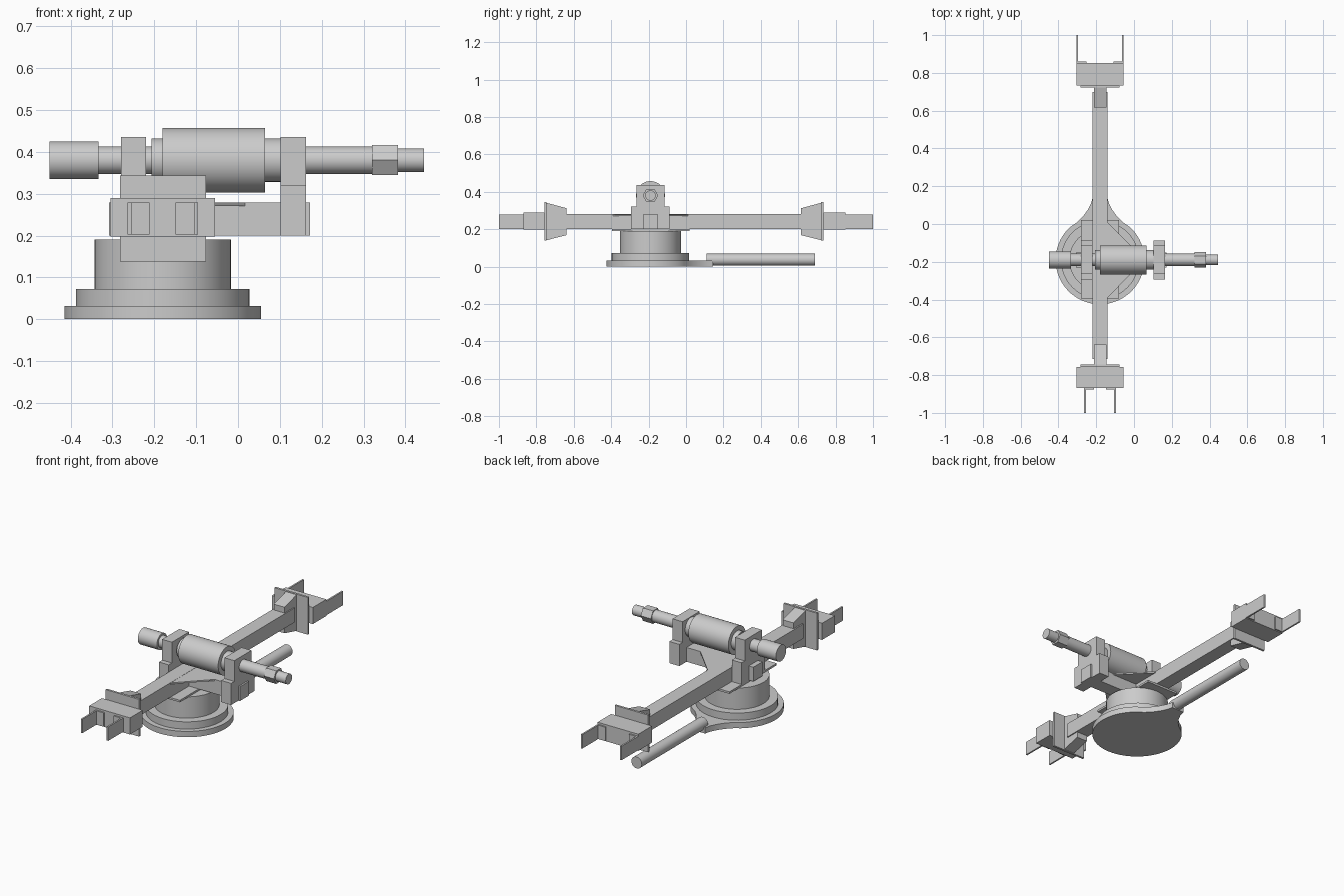
import bpy, bmesh, math
from mathutils import Matrix, Vector

if "Cube" in bpy.data.objects:
    bpy.data.objects.remove(bpy.data.objects["Cube"])

grey = bpy.data.materials.new("plain grey")
grey.use_nodes = True
COLOUR = (0.6, 0.6, 0.6, 1)
grey.diffuse_color = COLOUR
grey.node_tree.nodes["Principled BSDF"].inputs["Base Color"].default_value = COLOUR

CX, CY = -0.18, -0.19      # turntable axis
AXIS_Z = 0.38              # height of the long cylinder assembly


def finish(name, bm, smooth=False):
    bmesh.ops.recalc_face_normals(bm, faces=bm.faces)
    mesh = bpy.data.meshes.new(name)
    bm.to_mesh(mesh)
    bm.free()
    mesh.materials.append(grey)
    ob = bpy.data.objects.new(name, mesh)
    bpy.context.collection.objects.link(ob)
    if smooth:
        bpy.ops.object.select_all(action='DESELECT')
        ob.select_set(True)
        bpy.context.view_layer.objects.active = ob
        bpy.ops.object.shade_smooth_by_angle(angle=math.radians(30))
    return ob


def box(name, x, y, z):
    bm = bmesh.new()
    size = [abs(r[1] - r[0]) for r in (x, y, z)]
    mid = Vector([(r[0] + r[1]) / 2 for r in (x, y, z)])
    bmesh.ops.create_cube(bm, size=1, matrix=Matrix.Translation(mid) @ Matrix.Diagonal((*size, 1)))
    return finish(name, bm)


def cylinder(name, start, end, radius, sides=48):
    start, end = Vector(start), Vector(end)
    axis = end - start
    turn = axis.to_track_quat('Z', 'Y').to_matrix().to_4x4()
    bm = bmesh.new()
    bmesh.ops.create_cone(bm, cap_ends=True, segments=sides, radius1=radius, radius2=radius,
                          depth=axis.length, matrix=Matrix.Translation((start + end) / 2) @ turn)
    return finish(name, bm, sides > 8)


def prism(name, points, push, smooth=False):
    bm = bmesh.new()
    face = bm.faces.new([bm.verts.new(p) for p in points])
    out = bmesh.ops.extrude_face_region(bm, geom=[face])
    verts = [v for v in out["geom"] if isinstance(v, bmesh.types.BMVert)]
    bmesh.ops.translate(bm, verts=verts, vec=push)
    return finish(name, bm, smooth)


# Teardrop base plate: a disc that narrows into a neck for the handle
neck = [(0.15, 0.18), (0.12, 0.2), (0.09, 0.23), (0.065, 0.265), (0.047, 0.3), (0.038, 0.335)]
outline = [(-x, y) for x, y in reversed(neck)]
first = math.atan2(0.18, -0.15)
sweep = 2 * math.pi - 2 * (first - math.pi / 2)
for i in range(1, 48):
    a = first + sweep * i / 48
    outline.append((0.235 * math.cos(a), 0.235 * math.sin(a)))
outline += neck
prism("base_plate", [(CX + x, CY + y, 0) for x, y in outline], (0, 0, 0.032), True)

# Stepped turntable and handle
cylinder("base_step", (CX, CY, 0.03), (CX, CY, 0.072), 0.207)
cylinder("turntable_drum", (CX, CY, 0.07), (CX, CY, 0.19), 0.163)
cylinder("handle", (CX, 0.11, 0.037), (CX, 0.69, 0.037), 0.032, 24)
box("mounting_plate", (-0.28, -0.08), (-0.395, 0.02), (0.189, 0.2))

# Long beam and cross arm with corner braces
box("long_beam", (-0.22, -0.14), (-0.715, 0.7), (0.2, 0.28))
box("cross_arm", (-0.308, 0.172), (-0.23, -0.15), (0.2, 0.279))
for side, label in ((1, "back"), (-1, "front")):
    corner = [(-0.14, 0.04), (0.017, 0.04), (-0.14, 0.2)]
    prism("corner_brace_" + label, [(x, CY + side * y, 0.271) for x, y in corner], (0, 0, 0.008))

# Two stepped clamps that carry the cylinder
for label, x0, x1 in (("right", -0.28, -0.22), ("left", 0.102, 0.163)):
    half = [(0.103, 0.2), (0.103, 0.32), (0.075, 0.32), (0.075, 0.435)]
    shape = half + [(-y, z) for y, z in reversed(half)]
    prism("clamp_" + label, [(x0, CY + y, z) for y, z in shape], (x1 - x0, 0, 0))

# Cylinder assembly along x
for name, x0, x1, r, sides in (
        ("main_rod", -0.34, 0.33, 0.033, 32),
        ("end_knob", -0.45, -0.333, 0.045, 32),
        ("collar_right", -0.207, -0.17, 0.052, 32),
        ("collar_left", 0.055, 0.103, 0.052, 32),
        ("main_cylinder", -0.18, 0.065, 0.077, 48),
        ("rod_tip", 0.37, 0.445, 0.028, 32)):
    cylinder(name, (x0, CY, AXIS_Z), (x1, CY, AXIS_Z), r, sides)
nut = [(CY + 0.0415 * math.cos(i * math.pi / 3), AXIS_Z + 0.0415 * math.sin(i * math.pi / 3))
       for i in range(6)]
prism("hex_nut", [(0.32, y, z) for y, z in nut], (0.062, 0, 0))


# Beam ends: backing plate, tapered gusset, block and a pair of thin prongs
def beam_end(label, s, inner, outer, prong_x):
    box("end_plate_" + label, (-0.282, -0.077), (s * (inner - 0.012), s * inner), (0.138, 0.344))
    shape = [(0, 0.138), (0, 0.344), (-0.118, 0.312), (-0.118, 0.168)]
    prism("end_gusset_" + label, [(-0.212, s * (inner + y), z) for y, z in shape], (0.066, 0, 0))
    box("end_block_" + label, (-0.305, -0.055), (s * inner, s * outer), (0.198, 0.29))
    for m, side in ((-1, "right"), (1, "left")):
        edge = CX + m * prong_x
        box(f"prong_{label}_{side}", (edge, edge - m * 0.009), (s * outer, s), (0.202, 0.279))
        box(f"prong_foot_{label}_{side}", (edge, edge - m * 0.053),
            (s * outer, s * (outer + 0.008)), (0.202, 0.279))


beam_end("front", -1, 0.757, 0.868, 0.084)
beam_end("back", 1, 0.734, 0.853, 0.125)
